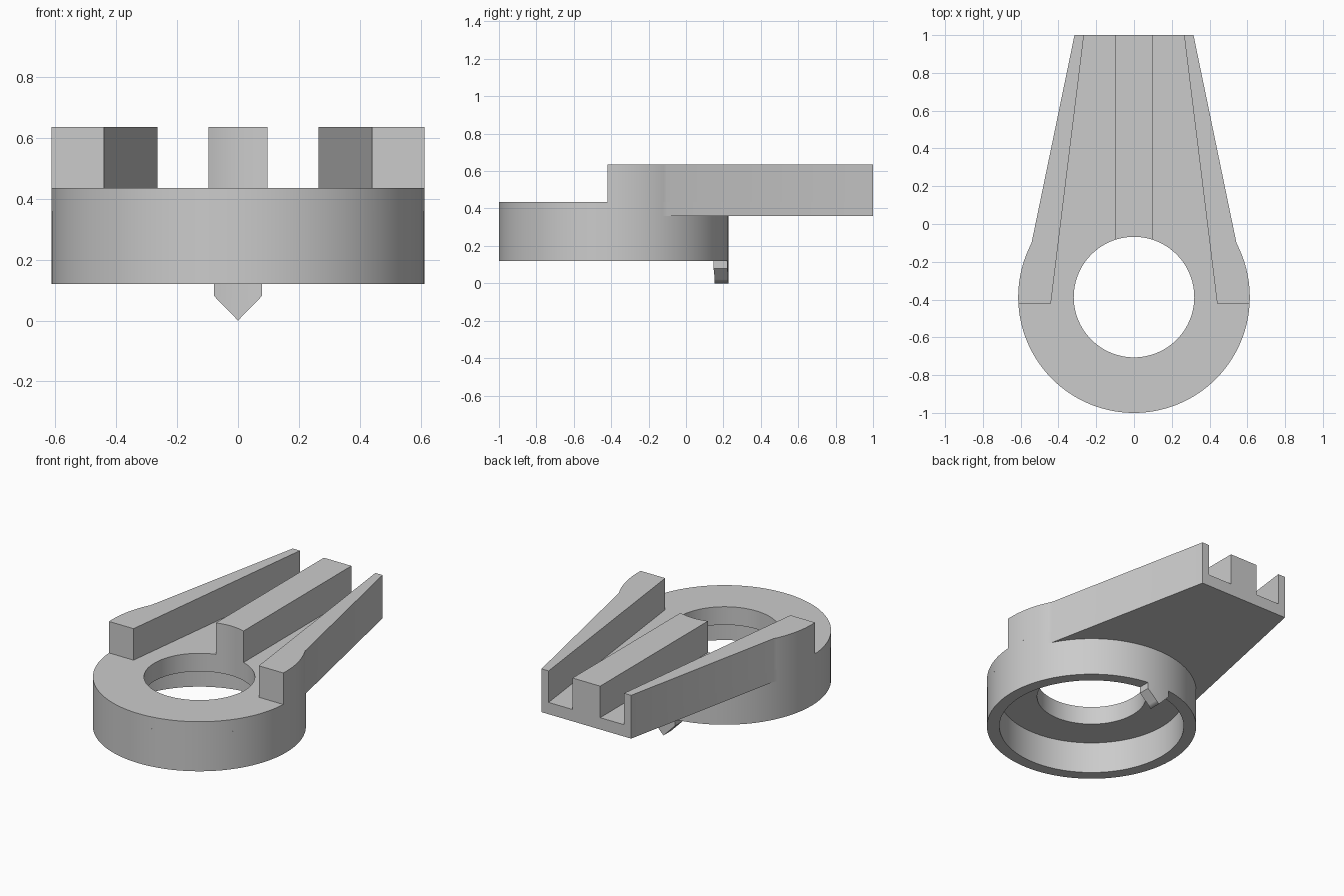
import bpy, bmesh
from math import sin, cos, asin, pi

cube = bpy.data.objects.get("Cube")
if cube:
    bpy.data.objects.remove(cube, do_unlink=True)

CY, R = -0.387, 0.613            # ring centre and radius
BORE, HOLE = 0.54, 0.319         # lower recess and through hole
BASE, CEILING, ARM, DECK, TOP = 0.12, 0.32, 0.36, 0.435, 0.635
RIB, TAB = 0.097, 0.078          # half widths
BACK, FRONT = pi / 2, -pi / 2
JOIN = asin(0.285 / R)           # where the arm leaves the ring
RAIL = asin((-0.42 - CY) / R)    # where the side rails begin

grey = bpy.data.materials.new("light grey")
grey.use_nodes = True
colour = (0.6, 0.6, 0.6, 1)
grey.diffuse_color = colour
grey.node_tree.nodes["Principled BSDF"].inputs["Base Color"].default_value = colour


def arc(radius, start, end, steps):
    angles = [start + (end - start) * i / steps for i in range(steps + 1)]
    return [(radius * cos(a), CY + radius * sin(a)) for a in angles]


def half_ring(inner):
    return arc(R, FRONT, BACK, 64) + arc(inner, BACK, FRONT, 64)


def mirrored_prism(name, points, low, high, slope=0):
    """Extrude the +x half of an outline upward and mirror it.
    The underside rises by slope along x."""
    bm = bmesh.new()
    bottom = [bm.verts.new((x, y, low + slope * x)) for x, y in points]
    top = [bm.verts.new((x, y, high)) for x, y in points]
    bm.faces.new(bottom)
    bm.faces.new(top)
    for i in range(len(points)):
        bm.faces.new((bottom[i - 1], bottom[i], top[i], top[i - 1]))
    bmesh.ops.recalc_face_normals(bm, faces=bm.faces)
    # Open the centre plane so the two halves weld into one solid
    seam = [f for f in bm.faces if all(abs(v.co.x) < 1e-6 for v in f.verts)]
    bmesh.ops.delete(bm, geom=seam, context="FACES")
    mesh = bpy.data.meshes.new(name)
    bm.to_mesh(mesh)
    bm.free()
    mesh.materials.append(grey)
    obj = bpy.data.objects.new(name, mesh)
    bpy.context.scene.collection.objects.link(obj)
    obj.modifiers.new("Mirror", "MIRROR").use_axis[0] = True
    return obj


parts = []

# Ring: wall around the lower recess, then the plate with the through hole
parts.append(mirrored_prism("ring_wall", half_ring(BORE), BASE, CEILING))
parts.append(mirrored_prism("ring_plate", half_ring(HOLE), CEILING, ARM))

# Deck: ring top and tapering arm in one sheet
deck = arc(R, FRONT, JOIN, 48) + [(0.315, 1), (0, 1)] + arc(HOLE, BACK, FRONT, 64)
parts.append(mirrored_prism("arm_deck", deck, ARM, DECK))

# Tapered side rails
rail = arc(R, RAIL, JOIN, 16) + [(0.315, 1), (0.265, 1), (0.44, -0.42)]
parts.append(mirrored_prism("side_rails", rail, DECK, TOP))

# Central rib, hollowed at the front by the hole
rib = arc(HOLE, BACK, BACK - asin(RIB / HOLE), 8) + [(RIB, 1), (0, 1)]
parts.append(mirrored_prism("centre_rib", rib, DECK, TOP))

# Pointed tab under the back of the ring wall
tab = arc(R, BACK - asin(TAB / R), BACK, 4) + arc(BORE, BACK, BACK - asin(TAB / BORE), 4)
parts.append(mirrored_prism("pointer_tab", tab, 0, BASE, 0.08 / TAB))

bpy.ops.object.select_all(action="DESELECT")
for part in parts:
    part.select_set(True)
bpy.context.view_layer.objects.active = parts[0]
bpy.ops.object.shade_smooth_by_angle(angle=0.35)
